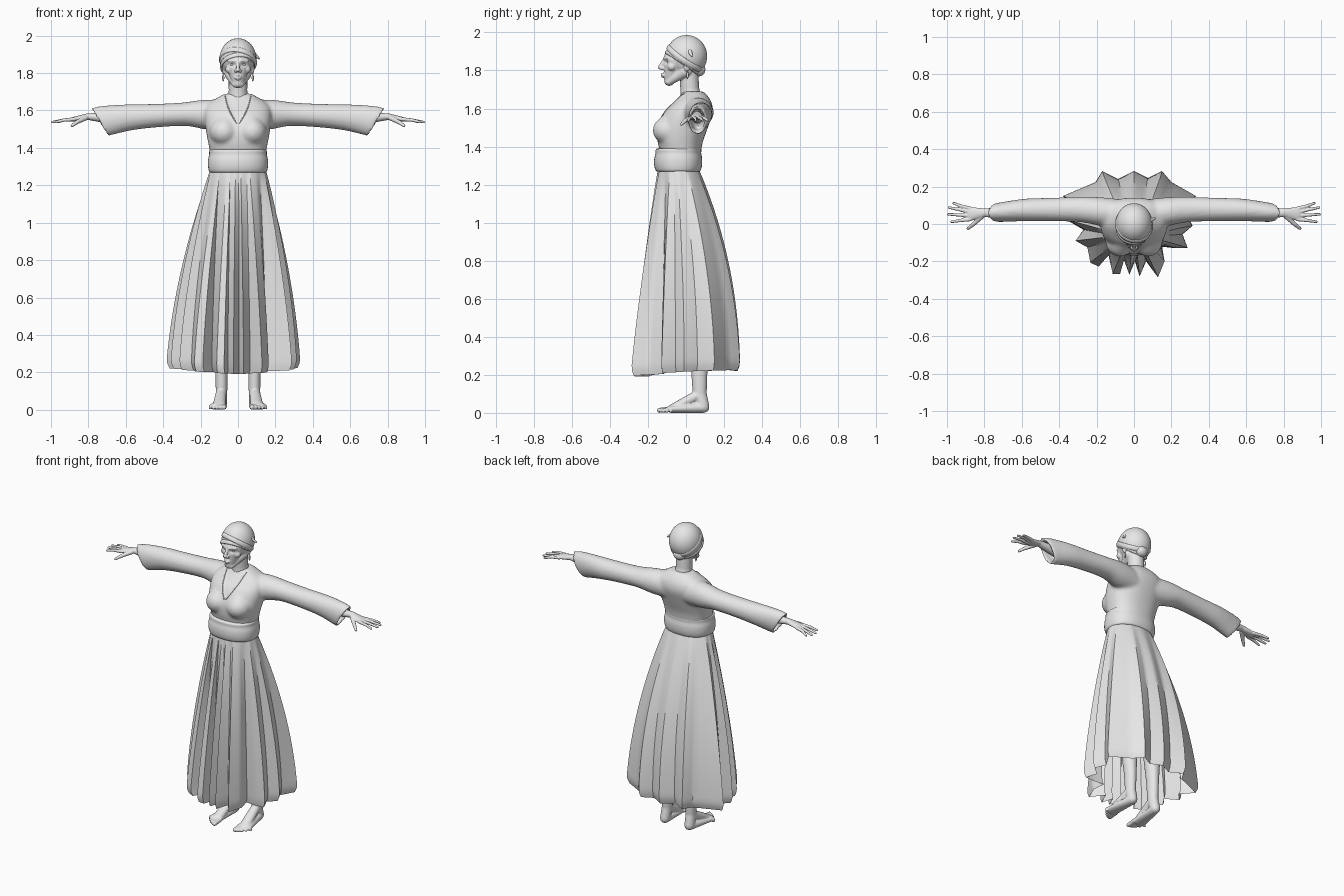
import bpy, bmesh, math
from mathutils import Vector, Matrix
from mathutils.bvhtree import BVHTree

cube = bpy.data.objects.get("Cube")
if cube:
    bpy.data.objects.remove(cube)

grey = bpy.data.materials.new("plain grey")
grey.use_nodes = True
grey.diffuse_color = (0.8, 0.8, 0.8, 1)
grey.node_tree.nodes["Principled BSDF"].inputs["Base Color"].default_value = (0.8, 0.8, 0.8, 1)


def finish(name, bm, voxel=0, relax=0, angle=60):
    """Turn a bmesh into an object, optionally fused by voxels and relaxed."""
    if not voxel:
        bmesh.ops.recalc_face_normals(bm, faces=bm.faces)
    me = bpy.data.meshes.new(name)
    bm.to_mesh(me)
    bm.free()
    ob = bpy.data.objects.new(name, me)
    bpy.context.collection.objects.link(ob)
    me.materials.append(grey)
    bpy.ops.object.select_all(action='DESELECT')
    ob.select_set(True)
    bpy.context.view_layer.objects.active = ob
    if voxel:
        fuse = ob.modifiers.new("fuse", 'REMESH')
        fuse.mode, fuse.voxel_size = 'VOXEL', voxel
        bpy.ops.object.modifier_apply(modifier="fuse")
        soft = ob.modifiers.new("soften", 'SMOOTH')
        soft.factor, soft.iterations = 0.5, relax
        bpy.ops.object.modifier_apply(modifier="soften")
    bpy.ops.object.shade_smooth_by_angle(angle=math.radians(angle))
    return ob


def loft(bm, rings, caps=True, wrap=False):
    """Skin a list of equal closed rings."""
    vs = [[bm.verts.new(p) for p in r] for r in rings]
    n = len(vs[0])
    pairs = list(zip(vs, vs[1:])) + ([(vs[-1], vs[0])] if wrap else [])
    for a, b in pairs:
        for i in range(n):
            bm.faces.new((a[i], a[(i + 1) % n], b[(i + 1) % n], b[i]))
    if caps and not wrap:
        bm.faces.new(vs[0][::-1])
        bm.faces.new(vs[-1])


def spline(rows, steps=6):
    """Smooth curve through rows of numbers."""
    out = []
    for i in range(len(rows) - 1):
        a, b, c, d = (rows[max(0, min(len(rows) - 1, i + k))] for k in (-1, 0, 1, 2))
        for s in range(steps):
            t = s / steps
            out.append([q + t * (r - p) / 2 + t * t * (p - 2.5 * q + 2 * r - w / 2)
                        + t ** 3 * (1.5 * (q - r) + (w - p) / 2) for p, q, r, w in zip(a, b, c, d)])
    return out + [list(rows[-1])]


def turn(n):
    return [(math.cos(2 * math.pi * i / n), math.sin(2 * math.pi * i / n)) for i in range(n)]


def body_ring(z, half, front, back, n=48):
    """Horizontal slice, slightly squarer than an ellipse."""
    sq = lambda v: math.copysign(abs(v) ** 0.87, v)
    return [(half * sq(c), (front + back) / 2 + (back - front) / 2 * sq(s), z) for c, s in turn(n)]


def hull(bm, *balls, side=1):
    """Tapered limb: convex hull of balls (x, y, z, r) or (x, y, z, rx, ry, rz)."""
    for a, b in zip(balls, balls[1:] or balls):
        tmp = bmesh.new()
        for ball in (a, b):
            r = ball[3:] if len(ball) == 6 else (ball[3],) * 3
            m = Matrix.Translation((ball[0] * side, ball[1], ball[2])) @ Matrix.Diagonal((*r, 1))
            bmesh.ops.create_icosphere(tmp, subdivisions=3, radius=1, matrix=m)
        bmesh.ops.delete(tmp, geom=tmp.edges[:] + tmp.faces[:], context='EDGES_FACES')
        bmesh.ops.remove_doubles(tmp, verts=tmp.verts, dist=1e-5)
        bmesh.ops.convex_hull(tmp, input=tmp.verts)
        bmesh.ops.delete(tmp, geom=[v for v in tmp.verts if not v.link_faces], context='VERTS')
        me = bpy.data.meshes.new("tmp")
        tmp.to_mesh(me)
        tmp.free()
        bm.from_mesh(me)
        bpy.data.meshes.remove(me)


# Blouse: torso, bust and open-ended sleeves fused together
bm = bmesh.new()
loft(bm, [body_ring(*r) for r in spline([
    (1.29, .14, -.14, .065), (1.38, .15, -.14, .08), (1.43, .16, -.15, .09), (1.5, .172, -.15, .115),
    (1.58, .18, -.115, .14), (1.63, .165, -.07, .135), (1.665, .115, -.04, .115), (1.69, .07, -.025, .09)])])
sleeve = spline([(.06, .06, 1.655, 1.49, -.03, .13), (.18, .18, 1.657, 1.5, -.01, .143),
                 (.3, .28, 1.642, 1.517, .01, .145), (.45, .43, 1.635, 1.51, .015, .14),
                 (.6, .56, 1.632, 1.495, .015, .135), (.72, .65, 1.625, 1.475, .012, .12),
                 (.785, .7, 1.612, 1.462, .01, .11)])
sleeve += [(.775, .7, 1.598, 1.477, .024, .096), (.7, .63, 1.6, 1.495, .03, .1)]
for side in (1, -1):
    loft(bm, [[(side * ((xt + xb) / 2 + (xt - xb) / 2 * s), (yf + yb) / 2 + (yb - yf) / 2 * c,
                (zt + zb) / 2 + (zt - zb) / 2 * s) for c, s in turn(32)]
              for xt, xb, zt, zb, yf, yb in sleeve])
    hull(bm, (.075, -.09, 1.485, .078, .085, .075), (.06, -.06, 1.54, .06, .06, .06), side=side)
bmesh.ops.recalc_face_normals(bm, faces=bm.faces)
blouse = finish("blouse", bm, voxel=.009, relax=8)

# V neckline: sunken chest with a fine trim along its edge
tree = BVHTree.FromPolygons([v.co for v in blouse.data.vertices], [p.vertices for p in blouse.data.polygons])
edge = spline([(-.07, 1.68), (-.052, 1.615), (-.025, 1.56), (0, 1.53), (.025, 1.56), (.052, 1.615), (.07, 1.68)])
hits = [tree.ray_cast(Vector((x, -1, z)), Vector((0, 1, 0)))[0] for x, z in edge]
hits = [h for h in hits if h]
for v in blouse.data.vertices:
    if v.co.y < 0 and v.co.z > 1.53 and abs(v.co.x) < .07 * ((v.co.z - 1.53) / .15) ** .8:
        v.co.y += .006
bm = bmesh.new()
loft(bm, [[h + Vector((c * .003, s * .004, 0)) for c, s in turn(8)] for h in hits])
finish("neckline_trim", bm)

# Sash
bm = bmesh.new()
loft(bm, [body_ring(*r) for r in spline([
    (1.268, .135, -.14, .06), (1.272, .153, -.158, .075), (1.3, .16, -.167, .084), (1.335, .16, -.167, .085),
    (1.365, .154, -.16, .08), (1.386, .153, -.158, .08), (1.392, .135, -.14, .065)], 4)])
finish("sash", bm)

# Pleated skirt: waist oval flowing out to a folded hem
hem = [(.335, .15), (.2, .225), (.15, .285), (.075, .245), (0, .285), (-.085, .24), (-.17, .285),
       (-.205, .225), (-.385, .15), (-.31, .07), (-.36, .02), (-.27, -.03), (-.315, -.09), (-.25, -.125),
       (-.235, -.21), (-.19, -.23), (-.14, -.15), (-.115, -.27), (-.075, -.27), (-.055, -.19),
       (-.025, -.275), (.005, -.2), (.03, -.285), (.065, -.2), (.13, -.29), (.165, -.2), (.15, -.12),
       (.22, -.13), (.29, -.13), (.26, -.055), (.315, -.01), (.28, .06)]
cols = [Vector(a).lerp(Vector(b), k / 4) for a, b in zip(hem, hem[1:] + hem[:1]) for k in range(4)]
count = len(cols)
rings = []
for j in range(41):
    t = j / 40
    ring = []
    for i, p in enumerate(cols):
        soft = sum((cols[(i + k) % count] for k in range(-8, 9)), Vector((0, 0))) / 17
        a = math.atan2(p.y, p.x)
        waist = Vector((.15 * math.cos(a), -.04 + .108 * math.sin(a)))
        flare = 1 - (1 - t) ** (1.7 + .45 * math.sin(a))
        q = waist + (soft - waist) * flare + (p - soft) * t ** .8
        q *= 1 - .05 * max(0, (t - .95) / .05) ** 2
        low = .205 + .015 * math.sin(a) + .012 * abs(math.cos(a))
        ring.append((q.x, q.y, 1.28 + (low - 1.28) * t))
    rings.append(ring)
bm = bmesh.new()
loft(bm, rings, caps=False)
finish("skirt", bm, angle=35)

# Legs with bare feet, and hands
for side, label in ((1, "left"), (-1, "right")):
    bm = bmesh.new()
    hull(bm, (.09, .09, .033, .031, .033, .033), (.088, .072, .1, .031, .037, .03), (.088, .07, .22, .034, .043, .04),
         (.09, .06, .42, .053), (.085, .02, .62, .054), (.08, -.01, 1, .07), side=side)
    hull(bm, (.09, .09, .028, .03, .033, .028), (.108, -.075, .02, .044, .03, .02), side=side)
    hull(bm, (.09, .06, .09, .029), (.1, -.06, .03, .034, .03, .02), side=side)
    for k in range(5):
        x, r = .073 + .0185 * k, .0135 - .0012 * k
        hull(bm, (x, -.08, .02, r), (x + .002, -.14 + .007 * k + .002 * k * k, r, r), side=side)
    finish(label + "_leg", bm, voxel=.005, relax=3)

    bm = bmesh.new()
    hull(bm, (.64, .06, 1.555, .034), (.8, .06, 1.567, .02, .023, .018), (.875, .054, 1.553, .02, .037, .013), side=side)
    for base, tip_x, tip_y in ((.083, .965, .112), (.064, .99, .088), (.044, .993, .052), (.025, .975, .012)):
        hull(bm, (.875, base, 1.553, .0105), (.93, (base + tip_y) / 2, 1.549, .009), (tip_x, tip_y, 1.538, .007), side=side)
    hull(bm, (.815, .04, 1.56, .014), (.86, -.002, 1.538, .011), (.888, -.024, 1.518, .008), side=side)
    finish(label + "_hand", bm, voxel=.0035, relax=3)

# Head and neck
bm = bmesh.new()
hull(bm, (0, .03, 1.62, .06), (0, .02, 1.7, .05), (0, .015, 1.79, .05))
hull(bm, (0, .002, 1.87, .086, .103, .105))
hull(bm, (0, -.045, 1.855, .07, .075, .065), (0, -.088, 1.741, .026, .026, .022))
hull(bm, (0, -.118, 1.852, .008), (0, -.137, 1.816, .011))
hull(bm, (0, -.12, 1.774, .02, .012, .005))
for z, y in ((1.782, -.126), (1.768, -.124)):
    hull(bm, (-.017, y + .008, 1.775, .004), (0, y, z, .007), (.017, y + .008, 1.775, .004))
for side in (1, -1):
    hull(bm, (.046, -.005, 1.795, .026, .035, .03), (.014, -.09, 1.74, .018), side=side)
    hull(bm, (.012, -.127, 1.811, .009), side=side)
    hull(bm, (.014, -.113, 1.864, .008), (.05, -.093, 1.866, .008), side=side)
    hull(bm, (.046, -.075, 1.82, .022), side=side)
    hull(bm, (.078, .005, 1.825, .01, .018, .03), side=side)
head = finish("head", bm, voxel=.004, relax=4)
for v in head.data.vertices:
    for side in (1, -1):
        d = v.co - Vector((.031 * side, -.112, 1.845))
        v.co.y += .013 * math.exp(-(d.x / .017) ** 2 - (d.y / .03) ** 2 - (d.z / .011) ** 2)

# Eyes and drop earrings
for name, x, y, z, r in (("eye", .031, -.088, 1.845, (.013, .013, .0095)), ("earring", .079, .008, 1.775, (.006, .006, .02))):
    for side, label in ((1, "left"), (-1, "right")):
        bm = bmesh.new()
        hull(bm, (x * side, y, z, *r))
        finish(label + "_" + name, bm)

# Headscarf: cap trimmed on a slope, with rolled bands, knot and tail
slope = Matrix.Rotation(math.radians(-34), 4, 'X')
normal = slope @ Vector((0, 0, 1))
centre = Vector((0, .003, 1.875))
bm = bmesh.new()
bmesh.ops.create_uvsphere(bm, u_segments=48, v_segments=32, radius=1,
                          matrix=Matrix.Translation(centre) @ Matrix.Diagonal((.098, .108, .111, 1)))
bmesh.ops.bisect_plane(bm, geom=bm.verts[:] + bm.edges[:] + bm.faces[:], plane_co=centre - normal * .05,
                       plane_no=normal, clear_inner=True)
finish("headscarf", bm)
for name, drop, roll, width in (("lower_band", .04, -5, .013), ("upper_band", .012, 9, .015)):
    m = Matrix.Translation(centre - normal * drop) @ slope @ Matrix.Rotation(math.radians(roll), 4, 'Y')
    k = math.sqrt(1 - (drop / .11) ** 2)
    bm = bmesh.new()
    loft(bm, [[m @ Vector(((.096 * k + .007 * u) * c, (.107 * k + .007 * u) * s, width * w)) for u, w in turn(12)]
              for c, s in turn(64)], wrap=True)
    finish(name, bm)
bm = bmesh.new()
hull(bm, (0, .068, 1.805, .04, .034, .036))
finish("hair_knot", bm)
bm = bmesh.new()
hull(bm, (.085, .02, 1.9, .012), (.112, .03, 1.878, .005))
finish("scarf_tail", bm)
